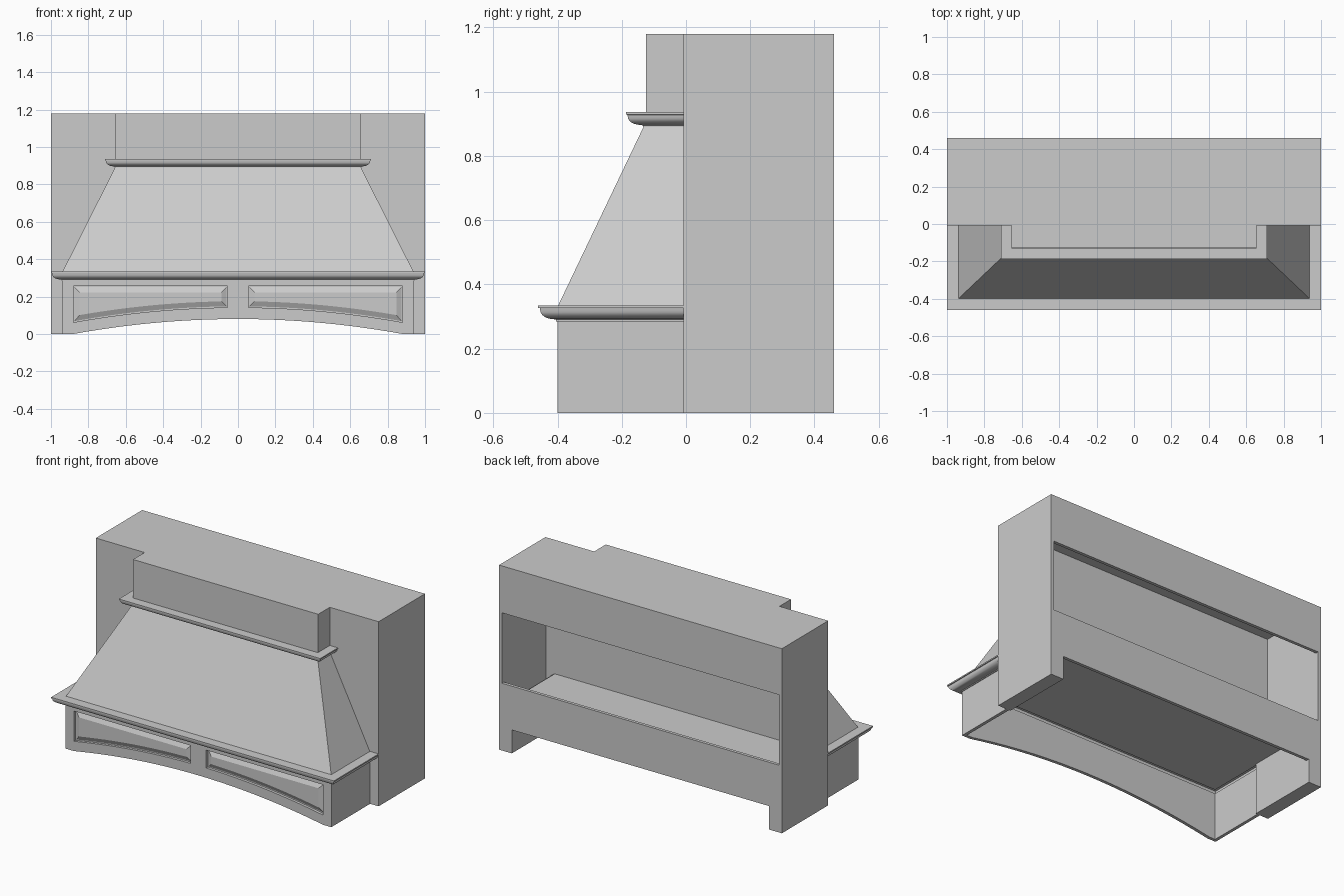
import bpy
import bmesh
import math

cube = bpy.data.objects.get("Cube")
if cube:
    bpy.data.objects.remove(cube, do_unlink=True)

GREY = (0.6, 0.6, 0.6, 1.0)
mat = bpy.data.materials.new("plain grey")
mat.use_nodes = True
mat.diffuse_color = GREY
mat.node_tree.nodes["Principled BSDF"].inputs["Base Color"].default_value = GREY

T = 0.02                      # board thickness
BACK, WALL = 0.46, -0.008     # back and front planes of the cabinet
TOP = 1.18
SKIRT_X, SKIRT_Y = 0.94, -0.40
LEG_X = 0.92
DECK = 0.33
RAIL = 0.30


def finish(name, bm):
    bmesh.ops.recalc_face_normals(bm, faces=bm.faces[:])
    mesh = bpy.data.meshes.new(name)
    bm.to_mesh(mesh)
    bm.free()
    mesh.materials.append(mat)
    obj = bpy.data.objects.new(name, mesh)
    bpy.context.collection.objects.link(obj)
    return obj


def loft(name, rings, closed=True):
    """Skin a list of rings with equal point counts and cap both ends."""
    bm = bmesh.new()
    rows = [[bm.verts.new(p) for p in ring] for ring in rings]
    n = len(rows[0])
    for a, b in zip(rows, rows[1:]):
        for i in range(n):
            j = (i + 1) % n
            bm.faces.new((a[i], a[j], b[j], b[i]))
    if closed:
        bm.faces.new(rows[0])
    bm.faces.new(rows[-1])
    return finish(name, bm)


def rect(hx, y0, y1, z):
    return [(-hx, y0, z), (hx, y0, z), (hx, y1, z), (-hx, y1, z)]


def box(name, x0, x1, y0, y1, z0, z1):
    ring = [(x0, y0), (x1, y0), (x1, y1), (x0, y1)]
    return loft(name, [[(x, y, z) for x, y in ring] for z in (z0, z1)])


def pair(name, x0, x1, *rest):
    box("left_" + name, x0, x1, *rest)
    box("right_" + name, -x1, -x0, *rest)


# Hollow cabinet with a wide opening in the back
box("cabinet_top", -1, 1, WALL, BACK, TOP - T, TOP)
box("cabinet_front_wall", -1, 1, WALL, WALL + T, DECK, TOP - T)
box("cabinet_back_upper", -1, 1, BACK - T, BACK, 0.88, TOP - T)
box("cabinet_back_lower", -1, 1, BACK - T, BACK, 0.15, 0.43)
pair("cabinet_side", 1 - T, 1, WALL, BACK, 0, TOP - T)

# Hollow legs either side of the bottom notch
pair("leg_inner_wall", LEG_X - 0.01, LEG_X + 0.01, WALL, BACK - T, 0, DECK)
pair("leg_front", LEG_X - 0.01, 1, WALL, WALL + T, 0, DECK)
pair("leg_back", LEG_X - 0.01, 1, BACK - T, BACK, 0, 0.15)
pair("leg_bottom", LEG_X - 0.01, 1, WALL, BACK, 0, T)

# Deck closing the hood and the cabinet from below
box("deck", -LEG_X, LEG_X, SKIRT_Y + T, BACK - T, DECK - 0.005, DECK + 0.005)

# Sloping hood and the upright chimney above it
loft("hood_slope", [rect(SKIRT_X, SKIRT_Y, WALL, DECK), rect(0.655, -0.13, WALL, 0.895)])
loft("chimney", [rect(0.655, -0.125, WALL, 0.89), rect(0.655, -0.125, WALL, TOP)])


# Mitred crown mouldings wrapping three sides
def moulding(name, hx, front, z, height, reach):
    profile = [(-0.02, 0), (0.08, 0), (0.08, 0.1), (0.2, 0.14)]
    for k in range(1, 7):                       # hollow, then rounded lip
        a = k / 6 * math.pi / 2
        profile.append((0.2 + 0.7 * math.sin(a), 0.14 + 0.56 * (1 - math.cos(a))))
    profile += [(0.92, 0.82), (1, 0.84), (1, 1), (-0.02, 1)]
    pts = [(d * reach, z + h * height) for d, h in profile]
    rings = [[(-hx - d, WALL, h) for d, h in pts],
             [(-hx - d, front - d, h) for d, h in pts],
             [(hx + d, front - d, h) for d, h in pts],
             [(hx + d, WALL, h) for d, h in pts]]
    obj = loft(name, rings)
    bpy.ops.object.select_all(action="DESELECT")
    obj.select_set(True)
    bpy.context.view_layer.objects.active = obj
    bpy.ops.object.shade_smooth_by_angle(angle=math.radians(30))


moulding("lower_moulding", SKIRT_X, SKIRT_Y, 0.285, 0.05, 0.06)
moulding("upper_moulding", 0.655, -0.13, 0.89, 0.046, 0.057)


# Arched skirt
def arch(x):
    return max(0.0, 0.08 * (1 - (x / 0.88) ** 2))


P0, P1, PTOP, GAP = 0.055, 0.88, 0.256, 0.062
STEPS = 16
spans = [P0 + (P1 - P0) * i / STEPS for i in range(STEPS + 1)]
columns = [-SKIRT_X] + [-x for x in reversed(spans)] + [0] + spans + [SKIRT_X]


def arched_board(name, y0, y1, openings):
    bm = bmesh.new()
    grid = [[bm.verts.new((x, y0, z)) for z in (arch(x), arch(x) + GAP, PTOP, RAIL)]
            for x in columns]
    for a, b, xa, xb in zip(grid, grid[1:], columns, columns[1:]):
        in_panel = P0 < abs(xa + xb) / 2 < P1
        for r in range(3):
            if not (openings and in_panel and r == 1):
                bm.faces.new((a[r], b[r], b[r + 1], a[r + 1]))
    out = bmesh.ops.extrude_face_region(bm, geom=bm.faces[:], use_keep_orig=True)
    moved = [g for g in out["geom"] if isinstance(g, bmesh.types.BMVert)]
    bmesh.ops.translate(bm, verts=moved, vec=(0, y1 - y0, 0))
    bmesh.ops.dissolve_limit(bm, angle_limit=0.01, verts=bm.verts[:], edges=bm.edges[:])
    return finish(name, bm)


arched_board("skirt_front", SKIRT_Y, SKIRT_Y + 0.018, True)
arched_board("skirt_lining", SKIRT_Y + 0.017, SKIRT_Y + T, False)
pair("skirt_side", SKIRT_X - T, SKIRT_X, SKIRT_Y, WALL, 0, RAIL)


# Raised panels with sloping borders
def panel_ring(side, inset, depth):
    xs = [P0 + inset + (P1 - P0 - 2 * inset) * i / STEPS for i in range(STEPS + 1)]
    y = SKIRT_Y + depth
    low = [(side * x, y, arch(x) + GAP + inset) for x in xs]
    return low + [(side * xs[-1], y, PTOP - inset), (side * xs[0], y, PTOP - inset)]


for side, label in ((1, "left"), (-1, "right")):
    loft(label + "_raised_panel",
         [panel_ring(side, i, d) for i, d in ((0, 0.017), (0.006, 0.017), (0.033, 0.003))],
         closed=False)
